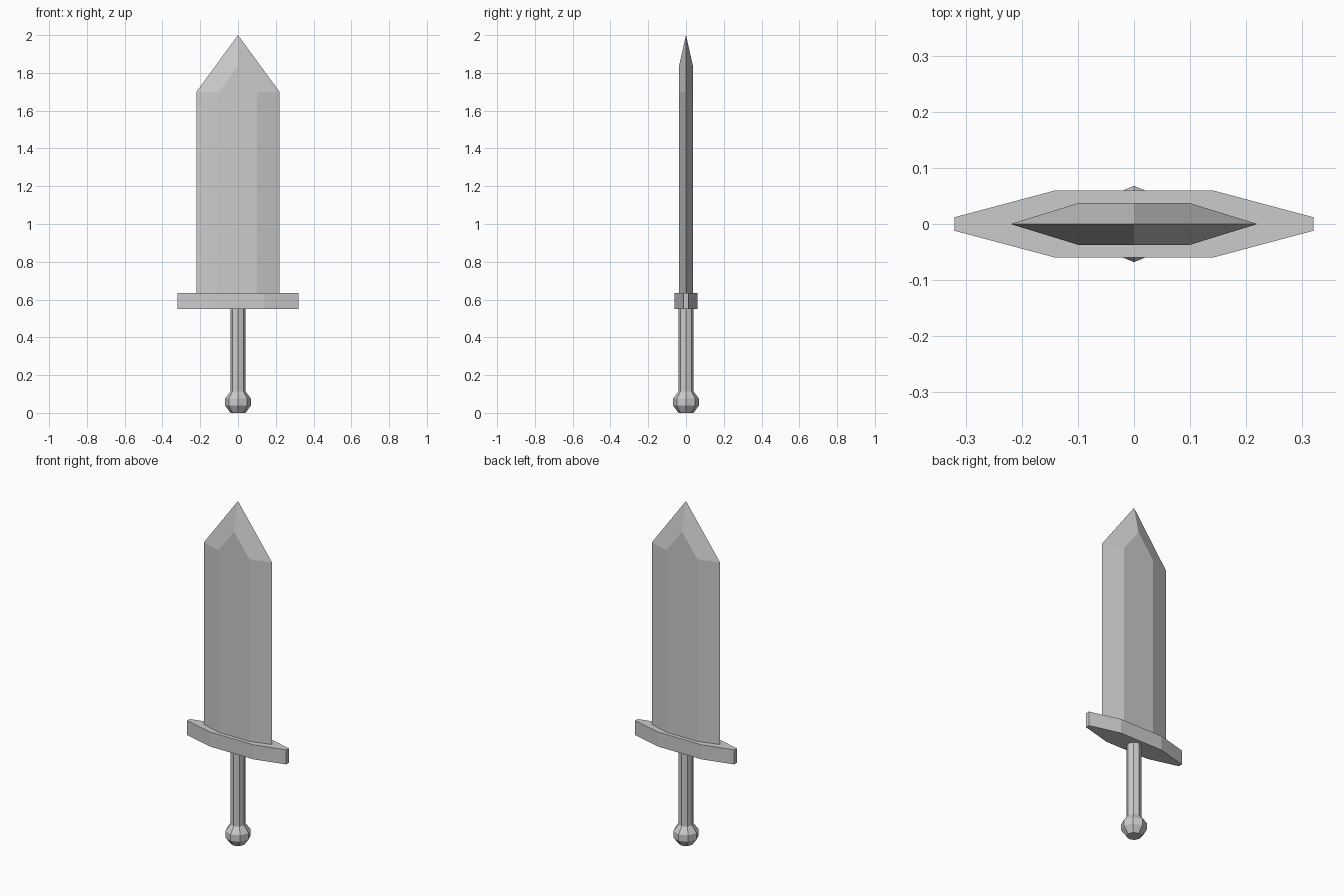
import bpy, bmesh
from math import cos, sin, pi

if "Cube" in bpy.data.objects:
    bpy.data.objects.remove(bpy.data.objects["Cube"])


def finish(name, bm):
    bmesh.ops.recalc_face_normals(bm, faces=bm.faces)
    mesh = bpy.data.meshes.new(name)
    bm.to_mesh(mesh)
    bm.free()
    obj = bpy.data.objects.new(name, mesh)
    bpy.context.collection.objects.link(obj)
    return obj


def loft(name, rings):
    """Skin a stack of equal-length point rings and cap both ends."""
    bm = bmesh.new()
    loops = [[bm.verts.new(p) for p in ring] for ring in rings]
    n = len(loops[0])
    for a, b in zip(loops, loops[1:]):
        for i in range(n):
            j = (i + 1) % n
            bm.faces.new((a[i], a[j], b[j], b[i]))
    bm.faces.new(loops[0])
    bm.faces.new(loops[-1])
    return finish(name, bm)


def octagon(r, z):
    return [(r * cos(i * pi / 4), r * sin(i * pi / 4), z) for i in range(8)]


# pommel: faceted ball with flat ends
loft("pommel", [octagon(r, z) for r, z in
                [(0.04, 0), (0.068, 0.038), (0.068, 0.076), (0.04, 0.114)]])

# grip: eight-sided rod
loft("grip", [octagon(0.04, 0.11), octagon(0.04, 0.555)])

# crossguard: tapered plate
half = [(0.32, -0.012), (0.32, 0.012), (0.14, 0.06)]
outline = half + [(-0.14, 0.06)] + [(-x, -y) for x, y in half[:2]] + [(-0.14, -0.06), (0.14, -0.06)]
loft("crossguard", [[(x, y, z) for x, y in outline] for z in (0.55, 0.635)])

# blade: one quarter with a bevelled point, mirrored to all four sides
W, F, T = 0.22, 0.10, 0.037
SHOULDER, RIDGE, TIP, BASE = 1.70, 1.836, 2.0, 0.6
bm = bmesh.new()
edge0, flat0, mid0, axis0, edge1, flat1, ridge, tip = [bm.verts.new(p) for p in (
    (W, 0, BASE), (F, -T, BASE), (0, -T, BASE), (0, 0, BASE),
    (W, 0, SHOULDER), (F, -T, SHOULDER), (0, -T, RIDGE), (0, 0, TIP))]
bm.faces.new((edge0, edge1, flat1, flat0))
bm.faces.new((flat0, flat1, ridge, mid0))
bm.faces.new((edge1, tip, ridge, flat1))
bm.faces.new((axis0, edge0, flat0, mid0))
blade = finish("blade", bm)
# make the quarter's normals point outwards
mesh = blade.data
if mesh.polygons[0].normal.y > 0:
    mesh.flip_normals()
mirror = blade.modifiers.new("mirror", "MIRROR")
mirror.use_axis = (True, True, False)
